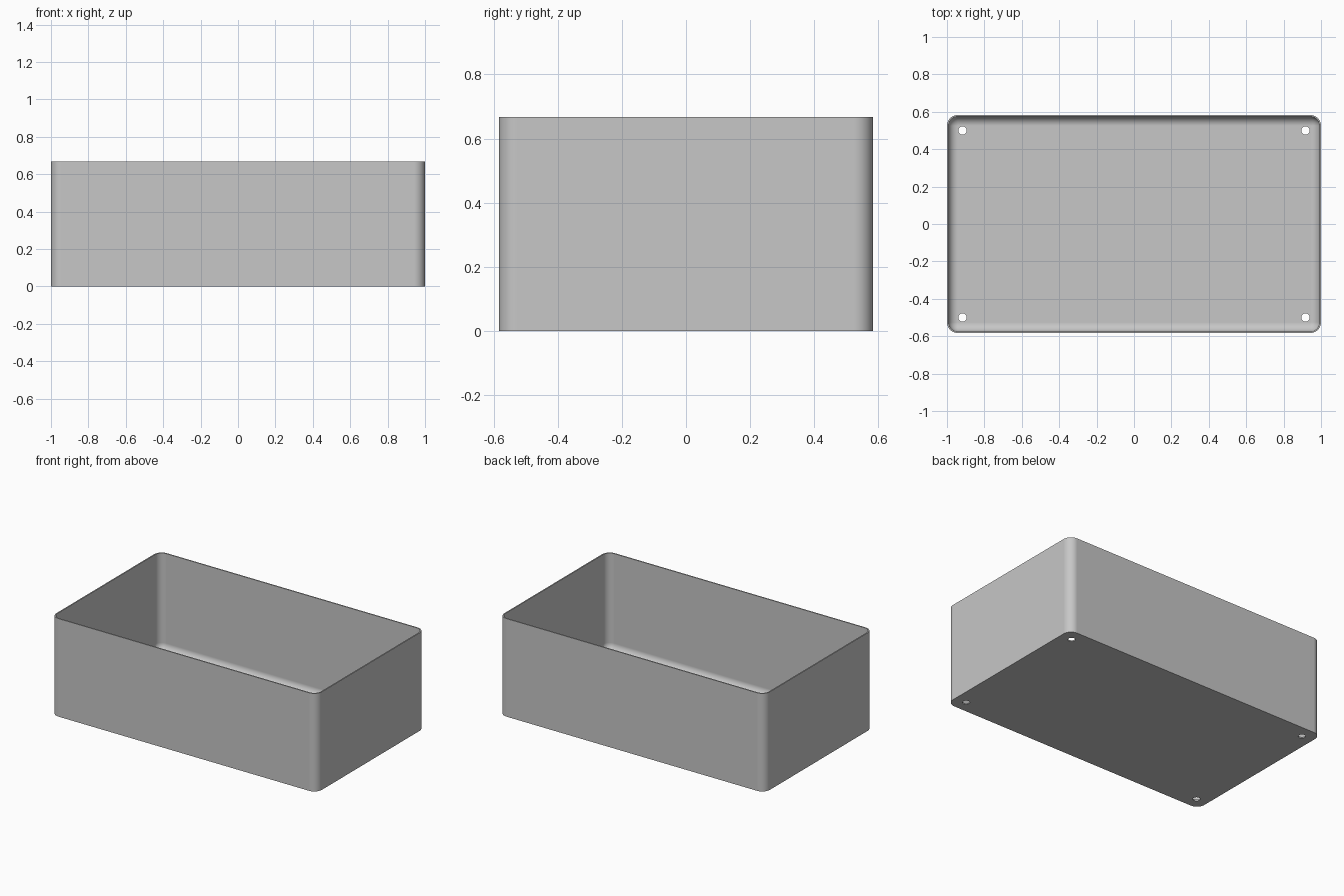
import bpy, bmesh, math

cube = bpy.data.objects.get("Cube")
if cube:
    bpy.data.objects.remove(cube, do_unlink=True)

HALF_X, HALF_Y, HEIGHT = 1.0, 0.583, 0.667
WALL, CORNER, FILLET = 0.0083, 0.058, 0.049
STEPS = 10

grey = bpy.data.materials.new("plain grey")
grey.use_nodes = True
colour = (0.57, 0.57, 0.57, 1)
grey.diffuse_color = colour
grey.node_tree.nodes["Principled BSDF"].inputs["Base Color"].default_value = colour


def rounded_loop(bm, inset, z):
    """Rounded rectangle of vertices, inset from the outer wall."""
    r = CORNER - inset
    verts = []
    for corner, (sx, sy) in enumerate([(1, 1), (-1, 1), (-1, -1), (1, -1)]):
        cx, cy = sx * (HALF_X - CORNER), sy * (HALF_Y - CORNER)
        for i in range(STEPS + 1):
            a = (corner + i / STEPS) * math.pi / 2
            verts.append(bm.verts.new((cx + r * math.cos(a), cy + r * math.sin(a), z)))
    return verts


# Tray shell: outer wall, rim, inner wall, curved fillet down to the floor
bm = bmesh.new()
levels = [(0, 0), (0, HEIGHT), (WALL, HEIGHT)]
for i in range(STEPS + 1):
    a = i / STEPS * math.pi / 2
    levels.append((WALL + FILLET * (1 - math.cos(a)), WALL + FILLET * (1 - math.sin(a))))
loops = [rounded_loop(bm, *level) for level in levels]
for low, high in zip(loops, loops[1:]):
    for i in range(len(low)):
        j = (i + 1) % len(low)
        bm.faces.new((low[i], low[j], high[j], high[i]))
bm.faces.new(loops[0][::-1])
bm.faces.new(loops[-1])
bmesh.ops.recalc_face_normals(bm, faces=bm.faces)
mesh = bpy.data.meshes.new("open_box")
bm.to_mesh(mesh)
bm.free()
box = bpy.data.objects.new("open_box", mesh)
bpy.context.collection.objects.link(box)
mesh.materials.append(grey)

# Four screw holes through the floor
bpy.ops.object.select_all(action="DESELECT")
for sx in (-1, 1):
    for sy in (-1, 1):
        bpy.ops.mesh.primitive_cylinder_add(vertices=32, radius=0.0225, depth=0.1,
                                            location=(sx * 0.917, sy * 0.5, 0))
        cutter = bpy.context.object
        cutter.name = "hole_cutter"
        cutter.hide_render = True
        cutter.data.materials.append(grey)
        cut = box.modifiers.new("hole", "BOOLEAN")
        cut.operation, cut.solver, cut.object = "DIFFERENCE", "EXACT", cutter
        cutter.select_set(False)
        box.select_set(True)
        bpy.context.view_layer.objects.active = box
        bpy.ops.object.modifier_apply(modifier=cut.name)
        bpy.data.objects.remove(cutter, do_unlink=True)

# Smooth curves with crisp rim, base and hole edges
bpy.ops.object.shade_smooth_by_angle(angle=math.radians(35))
weighted = box.modifiers.new("flat panels", "WEIGHTED_NORMAL")
weighted.keep_sharp = True
